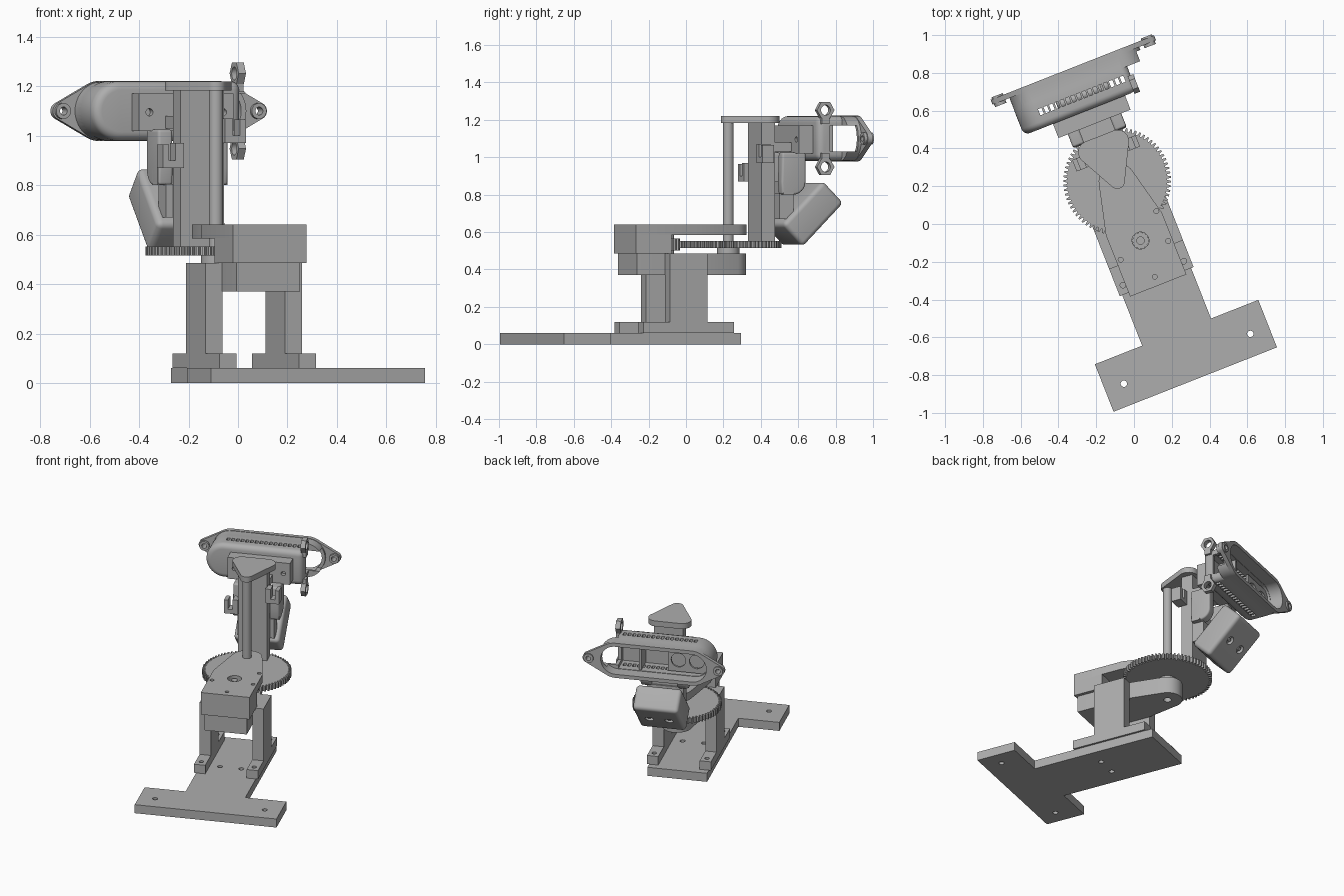
import bpy, bmesh, math
from mathutils import Matrix

if "Cube" in bpy.data.objects:
    bpy.data.objects.remove(bpy.data.objects["Cube"])

grey = bpy.data.materials.new("plain grey")
grey.use_nodes = True
grey.diffuse_color = (0.42, 0.42, 0.42, 1)
grey.node_tree.nodes["Principled BSDF"].inputs["Base Color"].default_value = grey.diffuse_color
parts = []


def prism(name, pts, axis, lo, hi):
    """Extrude a 2D outline along an axis between two levels."""
    place = {"z": lambda a, b, h: (a, b, h),
             "y": lambda a, b, h: (a, h, b),
             "x": lambda a, b, h: (h, a, b)}[axis]
    bm = bmesh.new()
    low = bm.faces.new([bm.verts.new(place(a, b, lo)) for a, b in pts])
    top = bmesh.ops.extrude_face_region(bm, geom=[low])["geom"]
    shift = [p - q for p, q in zip(place(0, 0, hi), place(0, 0, lo))]
    bmesh.ops.translate(bm, vec=shift, verts=[g for g in top if isinstance(g, bmesh.types.BMVert)])
    bmesh.ops.recalc_face_normals(bm, faces=bm.faces)
    mesh = bpy.data.meshes.new(name)
    bm.to_mesh(mesh)
    bm.free()
    mesh.materials.append(grey)
    ob = bpy.data.objects.new(name, mesh)
    bpy.context.collection.objects.link(ob)
    parts.append(ob)
    return ob


def rect(a0, a1, b0, b1):
    return [(a0, b0), (a1, b0), (a1, b1), (a0, b1)]


def box(name, x0, x1, y0, y1, z0, z1):
    return prism(name, rect(x0, x1, y0, y1), "z", z0, z1)


def circle(a, b, r, n=32):
    return [(a + r * math.cos(math.tau * i / n), b + r * math.sin(math.tau * i / n)) for i in range(n)]


def hull(pts):
    """Convex outline around a set of 2D points."""
    def half(seq):
        out = []
        for p in seq:
            while len(out) > 1 and ((out[-1][0] - out[-2][0]) * (p[1] - out[-2][1])
                                    - (out[-1][1] - out[-2][1]) * (p[0] - out[-2][0])) <= 1e-9:
                out.pop()
            out.append(p)
        return out[:-1]
    pts = sorted(set((round(a, 5), round(b, 5)) for a, b in pts))
    return half(pts) + half(pts[::-1])


def apply(ob, mod):
    bpy.context.view_layer.objects.active = ob
    bpy.ops.object.modifier_apply(modifier=mod.name)


def combine(ob, other, operation="DIFFERENCE"):
    mod = ob.modifiers.new("cut", "BOOLEAN")
    mod.operation, mod.object, mod.solver = operation, other, "EXACT"
    apply(ob, mod)
    parts.remove(other)
    bpy.data.objects.remove(other)


def bevel(ob, width):
    mod = ob.modifiers.new("round", "BEVEL")
    mod.width, mod.segments, mod.limit_method = width, 5, "ANGLE"
    mod.angle_limit = math.radians(40)
    apply(ob, mod)


def drill(ob, spots, r, axis, lo, hi):
    for a, b in spots:
        combine(ob, prism("hole", circle(a, b, r, 20), axis, lo, hi))


def cog(y, root, tip, teeth):
    out = []
    for i in range(teeth):
        for step, r in ((0, root), (0.3, root), (0.45, tip), (0.8, tip)):
            t = math.tau * (i + step) / teeth
            out.append((r * math.cos(t), y + r * math.sin(t)))
    return out


AXIS, HEAD_Z = 0.243, 1.1

# T-shaped base plate
half_t = [(0.465, -0.885), (0.465, -0.615), (0.196, -0.615), (0.196, 0.24)]
base = prism("base_plate", half_t + [(-x, y) for x, y in half_t[::-1]], "z", 0, 0.06)
drill(base, [(-0.36, -0.767), (0.36, -0.767), (-0.07, -0.2), (0.07, -0.2)], 0.017, "z", -0.1, 0.2)

# Legs with feet
for side, s in (("right", -1), ("left", 1)):
    c = s * 0.173
    leg = [(-0.328, 0.06), (0.192, 0.06), (0.192, 0.12), (0.04, 0.12),
           (0.04, 0.485), (-0.175, 0.485), (-0.175, 0.12), (-0.328, 0.12)]
    ob = prism(side + "_leg", leg, "x", c - 0.037, c + 0.037)
    drill(ob, [(c, -0.28), (c, 0.145)], 0.015, "z", 0.05, 0.2)

# Gearbox: lower arm, rear block, upper arm
lower = prism("lower_arm", hull(rect(-0.138, 0.138, -0.335, 0.03) + circle(0, AXIS, 0.095)), "z", 0.37, 0.485)
drill(lower, [(0, AXIS)], 0.025, "z", 0.3, 0.6)
box("gearbox_block", -0.16, 0.16, -0.35, -0.145, 0.485, 0.586)
upper = prism("upper_arm", hull(rect(-0.16, 0.16, -0.35, 0) + circle(0, AXIS, 0.098)), "z", 0.585, 0.64)
drill(upper, [(0, -0.094)], 0.045, "z", 0.5, 0.7)
drill(upper, [(-0.135, -0.15), (0.135, -0.15), (0.135, 0.02), (0, -0.3)], 0.013, "z", 0.62, 0.7)

# Gears and shaft
prism("large_gear", cog(AXIS, 0.265, 0.285, 72), "z", 0.515, 0.553)
prism("pinion", cog(-0.094, 0.042, 0.055, 13), "z", 0.5, 0.565)
prism("pinion_shaft", circle(0, -0.094, 0.022), "z", 0.485, 0.63)
prism("gear_hub", circle(0, AXIS, 0.06), "z", 0.485, 0.516)

# Mast: round post, flat post and cap
prism("round_post", circle(0, AXIS, 0.029), "z", 0.55, 1.185)
box("flat_post", -0.095, 0.095, 0.395, 0.475, 0.55, 1.185)
prism("mast_cap", hull(circle(0, AXIS, 0.04) + circle(-0.08, 0.44, 0.06) + circle(0.08, 0.44, 0.06)),
      "z", 1.182, 1.22)

# Hook clips on each side of the mast
for side, s, z in (("right", -1, 0.92), ("left", 1, 1.02)):
    hook = [(0.09, -0.05), (0.18, -0.05), (0.18, 0.045), (0.155, 0.045),
            (0.155, -0.02), (0.125, -0.02), (0.125, 0.05), (0.09, 0.05)]
    prism(side + "_hook_clip", [(s * a, z + b) for a, b in hook], "y", 0.37, 0.435)

# Head mount and hanging arms
mount = box("head_mount", -0.205, 0.205, 0.57, 0.66, 1.02, 1.17)
drill(mount, [(-0.16, 1.095), (0.16, 1.095)], 0.015, "y", 0.5, 0.6)
arm = hull([(0.495, 1.025), (0.63, 1.025), (0.495, 0.8)] + circle(0.56, 0.87, 0.07))
for side, s in (("right", -1), ("left", 1)):
    ob = prism(side + "_hanging_arm", arm, "x", s * 0.12 - 0.032, s * 0.12 + 0.032)
    bevel(ob, 0.012)
box("arm_bridge", -0.152, 0.152, 0.5, 0.56, 0.8, 0.87)
box("arm_foot", -0.12, 0.12, 0.49, 0.57, 0.67, 0.805)
box("mount_neck", -0.09, 0.09, 0.475, 0.571, 1.03, 1.08)

# Tilted counterweight box
weight = box("counterweight_box", -0.15, 0.15, -0.084, 0.084, -0.165, 0.165)
bevel(weight, 0.025)
drill(weight, [(-0.065, 0), (0.065, 0)], 0.028, "y", 0.06, 0.2)
pins = [prism("counterweight_pin", circle(s * 0.065, 0, 0.012, 16), "y", 0.05, 0.078) for s in (-1, 1)]
for ob in [weight] + pins:
    ob.data.transform(Matrix.Translation((0, 0.675, 0.698)) @ Matrix.Rotation(math.radians(-45), 4, "X"))


# Head housing: hollow tray with squared end, ears and vents
def end(x, r):
    return circle(x, HEAD_Z, r, 48)


def half_round(r, right):
    return hull(end(-0.25, r) + rect(0, right, HEAD_Z - r, HEAD_Z + r))


housing = prism("head_housing", half_round(0.12, 0.272), "y", 0.65, 0.83)
bevel(housing, 0.035)
combine(housing, prism("tray", hull(end(-0.25, 0.119) + end(0.25, 0.119)), "y", 0.79, 0.875), "UNION")
ears = hull(end(-0.25, 0.122) + end(0.25, 0.122) + end(-0.43, 0.035) + end(0.43, 0.035))
combine(housing, prism("flange", ears, "y", 0.862, 0.89), "UNION")
combine(housing, prism("cavity", half_round(0.094, 0.25), "y", 0.677, 0.82))
combine(housing, prism("cavity", hull(end(-0.25, 0.097) + end(0.25, 0.097)), "y", 0.805, 0.95))
combine(housing, box("window", 0.2, 0.5, 0.72, 0.845, 1.03, 1.17))
drill(housing, [(-0.425, HEAD_Z), (0.425, HEAD_Z)], 0.016, "y", 0.8, 1)
for i in range(16):
    x = -0.24 + i * 0.031
    combine(housing, box("vent", x - 0.01, x + 0.01, 0.717, 0.752, 0.9, 1.3))

# Inner board with round openings, and divider
board = box("inner_board", -0.33, -0.07, 0.775, 0.79, 1.02, 1.18)
drill(board, [(-0.26, HEAD_Z), (-0.14, HEAD_Z)], 0.048, "y", 0.7, 0.9)
box("inner_divider", 0.1, 0.115, 0.67, 0.8, 1.01, 1.19)

# Ear bosses
for side, s in (("right", -1), ("left", 1)):
    ob = prism(side + "_ear_boss", circle(s * 0.425, HEAD_Z, 0.032), "y", 0.845, 0.9)
    drill(ob, [(s * 0.425, HEAD_Z)], 0.016, "y", 0.8, 1)

# Hexagonal rings on the squared end
for level, s in (("upper", 1), ("lower", -1)):
    z = HEAD_Z + s * 0.152
    ob = prism(level + "_hex_ring", circle(0.69, z, 0.05, 6), "x", 0.255, 0.287)
    drill(ob, [(0.69, z)], 0.027, "x", 0.2, 0.35)
    box(level + "_ring_tab", 0.255, 0.287, 0.668, 0.712, min(z - s * 0.075, z - s * 0.038),
        max(z - s * 0.075, z - s * 0.038))

# Turn the whole stand and shade curved parts smooth
for ob in parts:
    ob.data.transform(Matrix.Rotation(math.radians(21.5), 4, "Z"))
    ob.select_set(True)
bpy.context.view_layer.objects.active = parts[0]
bpy.ops.object.shade_smooth_by_angle(angle=math.radians(30))
